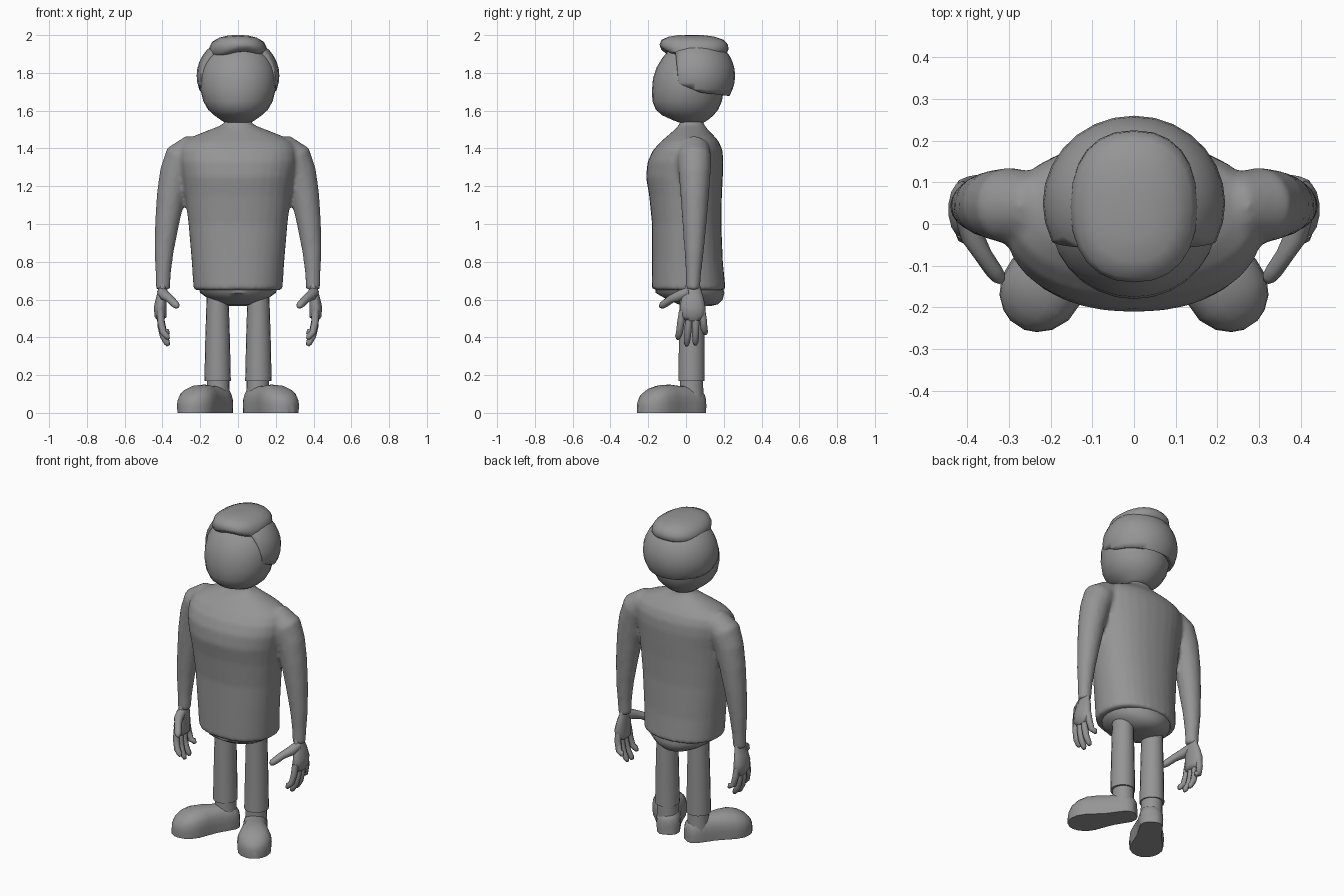
import bpy, bmesh, math
from mathutils import Vector

if "Cube" in bpy.data.objects:
    bpy.data.objects.remove(bpy.data.objects["Cube"])

grey = bpy.data.materials.new("plain grey")
grey.diffuse_color = (0.3, 0.3, 0.3, 1)
grey.use_nodes = True
grey.node_tree.nodes["Principled BSDF"].inputs["Base Color"].default_value = grey.diffuse_color


def finish(name, bm, mirror=False, angle=50):
    """Turn a bmesh into a smooth shaded object, optionally mirrored over x."""
    bmesh.ops.recalc_face_normals(bm, faces=bm.faces)
    me = bpy.data.meshes.new(name)
    bm.to_mesh(me)
    bm.free()
    me.materials.append(grey)
    ob = bpy.data.objects.new(name, me)
    bpy.context.collection.objects.link(ob)
    bpy.ops.object.select_all(action='DESELECT')
    ob.select_set(True)
    bpy.context.view_layer.objects.active = ob
    bpy.ops.object.shade_smooth_by_angle(angle=math.radians(angle))
    if mirror:
        ob.modifiers.new("mirror", 'MIRROR').use_mirror_merge = False
    return ob


def loft(bm, rings, n=20, power=2.0):
    """Skin closed superellipse rings given as (centre, u axis, v axis)."""
    loops = []
    for c, u, v in rings:
        loop = []
        for i in range(n):
            a = 2 * math.pi * i / n
            s = [math.copysign(abs(f) ** (2 / power), f) for f in (math.cos(a), math.sin(a))]
            loop.append(bm.verts.new(Vector(c) + Vector(u) * s[0] + Vector(v) * s[1]))
        loops.append(loop)
    for a, b in zip(loops, loops[1:]):
        for i in range(n):
            j = (i + 1) % n
            bm.faces.new((a[i], a[j], b[j], b[i]))
    bm.faces.new(loops[0])
    bm.faces.new(loops[-1])


def stack(bm, levels, x=0, n=20, power=2.0):
    """Horizontal rings: (z, half width, front y, back y)."""
    loft(bm, [((x, (f + b) / 2, z), (w, 0, 0), (0, (b - f) / 2, 0)) for z, w, f, b in levels], n, power)


def tube(bm, pts, n=10, flat=1.0):
    """Tube along points (x, y, z, radius); flat scales the sideways thickness."""
    ps = [Vector(p[:3]) for p in pts]
    rings = []
    for i, p in enumerate(ps):
        t = (ps[min(i + 1, len(ps) - 1)] - ps[max(i - 1, 0)]).normalized()
        u = Vector((0, 1, 0))
        u = (u - t * u.dot(t)).normalized()
        rings.append((p, u * pts[i][3], t.cross(u) * pts[i][3] * flat))
    loft(bm, rings, n)


# Shirt: body and both sleeves fused into one skin
bm = bmesh.new()
stack(bm, [(0.65, .235, -.18, .21), (0.8, .245, -.18, .195), (1.0, .262, -.18, .187),
           (1.15, .28, -.195, .19), (1.25, .295, -.212, .195), (1.33, .31, -.203, .198),
           (1.39, .31, -.175, .193), (1.435, .29, -.135, .175), (1.465, .235, -.10, .15),
           (1.495, .16, -.065, .12), (1.52, .095, -.04, .1), (1.54, .068, -.03, .09),
           (1.56, .065, -.03, .09)], n=32, power=2.2)
for s in (1, -1):
    tube(bm, [(s * .18, .04, 1.39, .07), (s * .25, .042, 1.385, .085), (s * .3, .044, 1.35, .092),
              (s * .33, .046, 1.27, .085), (s * .355, .046, 1.15, .076), (s * .376, .045, 1.0, .064),
              (s * .392, .043, .85, .051), (s * .396, .04, .74, .041), (s * .397, .037, .65, .037)], 16)
shirt = finish("shirt_and_arms", bm, angle=60)
m = shirt.modifiers.new("fuse", 'REMESH')
m.mode, m.voxel_size, m.use_smooth_shade = 'VOXEL', 0.012, True
m = shirt.modifiers.new("soften", 'SMOOTH')
m.factor, m.iterations = 0.5, 5

# Pelvis below the shirt hem
bm = bmesh.new()
stack(bm, [(.565, .05, .02, .13), (.575, .1, -.04, .17), (.6, .15, -.1, .195),
           (.635, .2, -.16, .203), (.67, .21, -.165, .195)], n=24)
finish("pelvis", bm)

# Trouser legs, with the ankles just inside the cuffs
bm = bmesh.new()
stack(bm, [(.17, .07, -.042, .1), (.4, .065, -.038, .098), (.62, .058, -.035, .095)], x=.108, n=18)
finish("trouser_legs", bm, True)
bm = bmesh.new()
stack(bm, [(.06, .064, -.035, .095), (.14, .06, -.033, .092), (.2, .06, -.033, .092)], x=.105, n=18)
finish("ankles", bm, True)

# Shoes: flat soled, toes turned outwards; (distance, half width, height)
bm = bmesh.new()
d = Vector((.55, -.835, 0)).normalized()
side = Vector((-d.y, d.x, 0))
rings = []
for s, w, h in [(-.072, .025, .09), (-.06, .05, .11), (-.03, .067, .135), (.02, .07, .145),
                (.08, .072, .143), (.14, .084, .15), (.2, .098, .147), (.25, .096, .132),
                (.29, .076, .108), (.315, .048, .08), (.327, .02, .055)]:
    rings.append((Vector((.1, .03, h * .35)) + d * s, side * w, Vector((0, 0, h * .65))))
loft(bm, rings, 20, 2.4)
for v in bm.verts:
    v.co.z = max(v.co.z, 0)
    if v.co.z < .02:
        v.co.z = 0
finish("shoes", bm, True)

# Hands: flattened palm, four curled fingers and a thumb
bm = bmesh.new()
tube(bm, [(.397, .037, .69, .035), (.398, .036, .655, .043), (.405, .035, .61, .058),
          (.412, .035, .56, .068), (.41, .035, .515, .066), (.403, .035, .495, .05)], 14, .5)
for y0, y1, tip in [(-.018, -.042, .39), (.018, .004, .355), (.052, .05, .36), (.084, .102, .415)]:
    mid = (tip + .53) / 2
    tube(bm, [(.41, y0, .54, .019), (.408, y0 * .6 + y1 * .4, mid + .02, .019),
              (.396, y0 * .3 + y1 * .7, mid - .035, .018), (.376, y1, tip + .015, .016),
              (.369, y1, tip, .009)], 8)
tube(bm, [(.402, .02, .64, .028), (.388, -.03, .622, .028), (.362, -.075, .605, .022),
          (.338, -.11, .58, .021), (.325, -.128, .568, .018), (.318, -.138, .562, .009)], 8)
finish("hands", bm, True, 70)

# Head with a flat face and a small chin
bm = bmesh.new()
stack(bm, [(1.535, .065, -.03, .09), (1.55, .09, -.07, .115), (1.575, .125, -.125, .145),
           (1.605, .158, -.16, .17), (1.65, .184, -.178, .19), (1.71, .199, -.18, .2),
           (1.77, .202, -.175, .21), (1.83, .193, -.155, .21), (1.88, .173, -.125, .2),
           (1.92, .145, -.09, .18), (1.955, .1, -.04, .14)], n=28)
finish("head", bm)

# Back and side hair: a shell trimmed along the temples and nape
bm = bmesh.new()
bmesh.ops.create_uvsphere(bm, u_segments=28, v_segments=18, radius=1)
for v in bm.verts:
    v.co = Vector((v.co.x * .219, .05 + v.co.y * .21, 1.785 + v.co.z * .207))
for p, nrm in [((0, -.045, 1.8), (0, -1, -.1)), ((0, .0, 1.705), (0, -.12, -1)),
               ((0, .09, 1.69), (0, -.42, -1))]:
    geom = bm.verts[:] + bm.edges[:] + bm.faces[:]
    bmesh.ops.bisect_plane(bm, geom=geom, plane_co=p, plane_no=nrm, clear_outer=True)
hair = finish("back_hair", bm)
m = hair.modifiers.new("thickness", 'SOLIDIFY')
m.thickness, m.offset = 0.03, -1

# Top hair: cap whose fringe hangs over the forehead
bm = bmesh.new()
stack(bm, [(1.895, .1, -.06, .19), (1.905, .138, -.11, .215), (1.925, .152, -.135, .225),
           (1.95, .152, -.14, .222), (1.975, .138, -.13, .2), (1.992, .1, -.09, .15),
           (2.0, .05, -.04, .09)], n=24, power=2.3)
for v in bm.verts:
    v.co.z -= .6 * v.co.x ** 2
    if v.co.z < 1.94 and v.co.y < 0:
        v.co.z += .012 * math.sin(v.co.x * 22 + .8)
finish("top_hair", bm)
